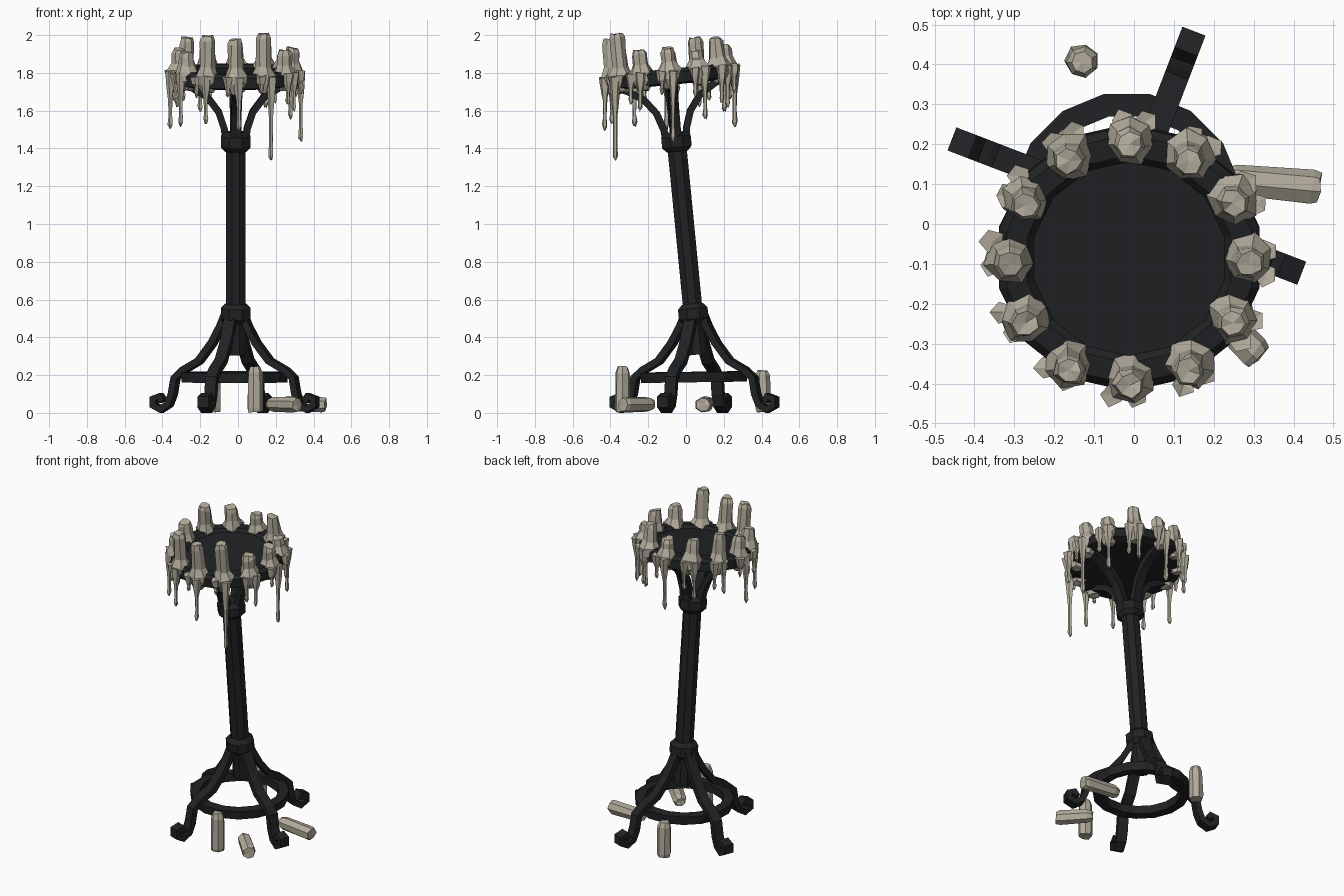
import bpy, math, random
from mathutils import Vector, Matrix

if "Cube" in bpy.data.objects:
    bpy.data.objects.remove(bpy.data.objects["Cube"])

random.seed(4)

def material(name, col):
    m = bpy.data.materials.new(name)
    m.diffuse_color = (*col, 1)
    m.use_nodes = True
    m.node_tree.nodes["Principled BSDF"].inputs["Base Color"].default_value = m.diffuse_color
    return m

IRON = material("black iron", (0.015, 0.016, 0.017))
WAX = material("old wax", (0.45, 0.415, 0.335))

def make(name, verts, faces, mat, matrix=Matrix()):
    me = bpy.data.meshes.new(name)
    me.from_pydata([matrix @ Vector(v) for v in verts], [], faces)
    me.materials.append(mat)
    ob = bpy.data.objects.new(name, me)
    bpy.context.collection.objects.link(ob)
    return ob

def lathe(name, prof, n, mat, matrix=Matrix(), jitter=0.0, closed=False):
    """Revolve (radius, height) points; end caps unless the profile is a loop."""
    verts, faces = [], []
    for r, z in prof:
        for i in range(n):
            a = 2 * math.pi * (i + 0.5) / n
            k = r * (1 + random.uniform(-jitter, jitter))
            dz = random.uniform(-jitter, jitter) * 0.06
            verts.append((k * math.cos(a), k * math.sin(a), z + dz))
    m = len(prof)
    for j in range(m if closed else m - 1):
        for i in range(n):
            a, b = j * n, ((j + 1) % m) * n
            k = (i + 1) % n
            faces.append((a + i, a + k, b + k, b + i))
    if not closed:
        verts += [(0, 0, prof[0][1]), (0, 0, prof[-1][1])]
        t = m * n
        for i in range(n):
            k = (i + 1) % n
            faces.append((t, k, i))
            faces.append((t + 1, t - n + i, t - n + k))
    return make(name, verts, faces, mat, matrix)

def strap(name, path, width, thick, angle, matrix):
    """Flat iron bar following (radius, height) points in a vertical plane."""
    verts, faces = [], []
    pts = [Vector(p) for p in path]
    for i, p in enumerate(pts):
        d = (pts[min(i + 1, len(pts) - 1)] - pts[max(i - 1, 0)]).normalized()
        nrm = Vector((-d.y, d.x)) * thick / 2
        for s, w in ((1, -1), (1, 1), (-1, 1), (-1, -1)):
            q = p + nrm * s
            verts.append((q.x, w * width / 2, q.y))
    for i in range(len(pts) - 1):
        for k in range(4):
            a, b = i * 4 + k, i * 4 + (k + 1) % 4
            faces.append((a, a + 4, b + 4, b))
    e = len(verts)
    faces += [(0, 1, 2, 3), (e - 1, e - 2, e - 3, e - 4)]
    return make(name, verts, faces, IRON, matrix @ Matrix.Rotation(math.radians(angle), 4, 'Z'))

# Leaning frame for everything above the base
LEAN = Matrix.Translation((-0.012, 0.09, 0)) @ Matrix.Rotation(math.radians(5.6), 4, 'X')
BASE = Matrix.Translation((-0.018, 0.045, 0))

# Pole with two collars
lathe("pole", [(0.055, 0.31), (0.055, 1.47)], 8, IRON, LEAN)
collar = [(0.06, -0.055), (0.085, -0.03), (0.085, 0.025), (0.06, 0.05)]
for nm, z in (("lower_collar", 0.53), ("upper_collar", 1.445)):
    lathe(nm, [(r, z + h) for r, h in collar], 8, IRON, LEAN)

# Four scrolled legs and the ring joining them
leg = [(0.045, 0.53), (0.075, 0.46), (0.125, 0.37), (0.2, 0.275), (0.29, 0.225), (0.335, 0.185),
       (0.35, 0.1), (0.372, 0.045), (0.415, 0.018), (0.455, 0.04), (0.455, 0.075), (0.42, 0.088), (0.405, 0.06)]
for i in range(4):
    strap("leg_%d" % i, leg, 0.062, 0.036, 69 + 90 * i, BASE)
lathe("base_ring", [(0.232, 0.165), (0.285, 0.162), (0.29, 0.215), (0.232, 0.218)], 16, IRON,
      BASE @ Matrix.Rotation(math.radians(0.8), 4, 'X'), closed=True)

# Curved arms under the tray
arm = [(0.05, 1.42), (0.06, 1.51), (0.09, 1.6), (0.15, 1.68), (0.23, 1.73), (0.27, 1.75)]
for i in range(4):
    strap("arm_%d" % i, arm, 0.055, 0.036, 2 + 90 * i, LEAN)

# Tray with raised rim
lathe("tray", [(0.15, 1.75), (0.29, 1.745), (0.335, 1.755), (0.335, 1.81), (0.315, 1.83), (0.262, 1.83),
               (0.245, 1.812), (0.1, 1.812)], 14, IRON, LEAN)

# Ring of melted candles, counter-clockwise from the front: top heights above the rim
tops = [0.185, 0.21, 0.115, 0.11, 0.08, 0.14, 0.1, 0.12, 0.15, 0.105, 0.1, 0.2]
drip_ends = [1.5, 1.34, 1.6, 1.44, 1.56, 1.62, 1.52, 1.6, 1.62, 1.51, 1.52, 1.53]
for i, (h, end) in enumerate(zip(tops, drip_ends)):
    a = math.radians(-90 + 30 * i)
    c = Vector((0.3 * math.cos(a), 0.3 * math.sin(a), 1.83))
    prof = [(0.03, -0.1), (0.06, -0.05), (0.064, -0.01), (0.042, 0.035), (0.04, h - 0.025), (0.032, h)]
    spin = Matrix.Rotation(random.uniform(0, 6), 4, 'Z')
    lathe("candle_%d" % i, prof, 7, WAX, LEAN @ Matrix.Translation(c) @ spin, 0.14)
    # Wax drips hanging straight down from the rim
    for k, (off, e) in enumerate(((0.05, end), (-0.12, 1.67 + 0.03 * math.sin(i * 2.3)))):
        w = LEAN @ Vector((0.346 * math.cos(a + off), 0.346 * math.sin(a + off), 1.8))
        L = w.z - e
        dp = [(0.006, -L), (0.014, -L + 0.02), (0.010, -L * 0.75), (0.012, -L * 0.45), (0.022, -L * 0.2), (0.03, 0.02)]
        lathe("drip_%d_%d" % (i, k), dp, 5, WAX, Matrix.Translation(w), 0.15)

# Loose candles on the floor, each from one end to the other
loose = [("standing_candle_front", (0.09, -0.335, 0.005), (0.09, -0.335, 0.245)),
         ("standing_candle_back", (-0.13, 0.41, 0.005), (-0.13, 0.405, 0.225)),
         ("fallen_candle_front", (0.315, -0.335, 0.043), (0.165, -0.18, 0.045)),
         ("fallen_candle_side", (0.465, 0.09, 0.043), (0.225, 0.113, 0.05))]
for nm, p, q in loose:
    p, q = Vector(p), Vector(q)
    d = q - p
    prof = [(0.038, 0), (0.043, 0.02), (0.04, d.length - 0.03), (0.027, d.length)]
    lathe(nm, prof, 7, WAX, Matrix.Translation(p) @ d.to_track_quat('Z', 'Y').to_matrix().to_4x4(), 0.07)
